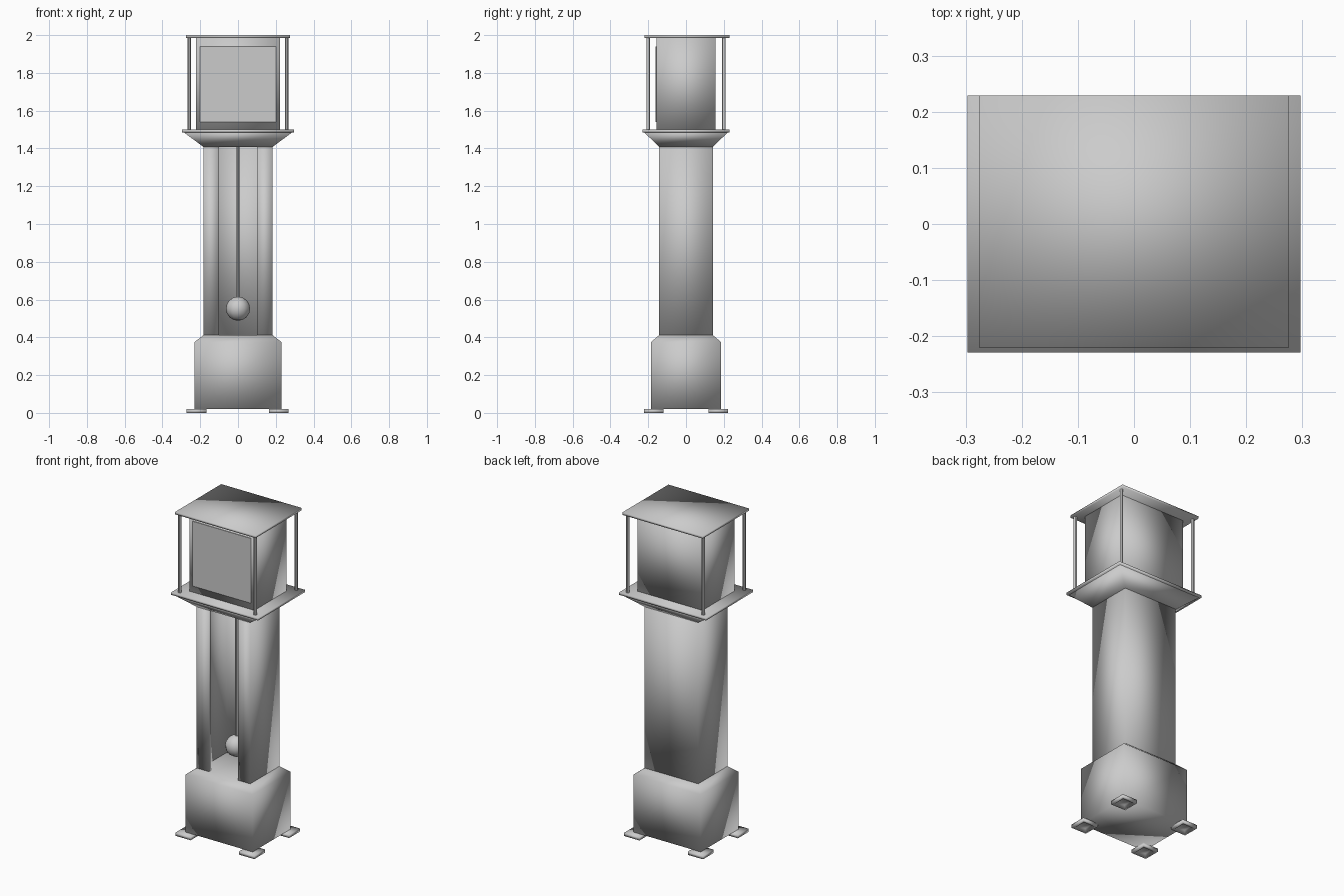
import bpy
import bmesh

# Remove the default cube
cube = bpy.data.objects.get("Cube")
if cube:
    bpy.data.objects.remove(cube, do_unlink=True)

# One plain grey for the whole clock
GREY = (0.6, 0.6, 0.6, 1.0)
grey = bpy.data.materials.new("plain_grey")
grey.use_nodes = True
grey.diffuse_color = GREY
grey.node_tree.nodes["Principled BSDF"].inputs["Base Color"].default_value = GREY


def finish(name, bm, smooth=True):
    """Turn a bmesh into a named, shaded object."""
    bmesh.ops.recalc_face_normals(bm, faces=bm.faces)
    for face in bm.faces:
        face.smooth = smooth
    mesh = bpy.data.meshes.new(name)
    bm.to_mesh(mesh)
    bm.free()
    mesh.materials.append(grey)
    obj = bpy.data.objects.new(name, mesh)
    bpy.context.collection.objects.link(obj)
    return obj


def loft(name, levels, centre=(0, 0), smooth=True):
    """Stack rectangles (half width, half depth, height) into a closed solid."""
    bm = bmesh.new()
    cx, cy = centre
    rings = [[bm.verts.new((cx + sx * hx, cy + sy * hy, z))
              for sx, sy in ((-1, -1), (1, -1), (1, 1), (-1, 1))]
             for hx, hy, z in levels]
    for low, high in zip(rings, rings[1:]):
        for i in range(4):
            j = (i + 1) % 4
            bm.faces.new((low[i], low[j], high[j], high[i]))
    bm.faces.new(rings[0][::-1])
    bm.faces.new(rings[-1])
    return finish(name, bm, smooth)


def rod(name, x, y, bottom, top, radius, sides):
    bpy.ops.mesh.primitive_cylinder_add(
        vertices=sides, radius=radius, depth=top - bottom,
        location=(x, y, (bottom + top) / 2))
    obj = bpy.context.object
    obj.name = name
    obj.data.materials.append(grey)
    bpy.ops.object.shade_smooth_by_angle()
    return obj


# Plinth with a sloped shoulder
loft("plinth", [(0.23, 0.185, 0.02), (0.23, 0.185, 0.375), (0.183, 0.142, 0.412)])

# Flat feet with hollow undersides
for side, x in (("left", 0.215), ("right", -0.22)):
    for end, y in (("front", -0.17), ("back", 0.17)):
        loft(f"{end}_{side}_foot",
             [(0.028, 0.028, 0.014), (0.038, 0.038, 0), (0.052, 0.052, 0),
              (0.052, 0.052, 0.02)], (x, y))

# Hollow trunk: a C-shaped outline, open at the front, pulled upwards
W, D, WALL, GAP = 0.183, 0.142, 0.02, 0.1
half = [(GAP, -D), (W, -D), (W, D)]
inner = [(W - WALL, D - WALL), (W - WALL, WALL - D), (GAP, WALL - D)]
outline = (half + [(-x, y) for x, y in reversed(half)]
           + [(-x, y) for x, y in reversed(inner)] + inner)
bm = bmesh.new()
section = bm.faces.new([bm.verts.new((x, y, 0.41)) for x, y in outline])
pulled = bmesh.ops.extrude_face_region(bm, geom=[section], use_keep_orig=True)
bmesh.ops.translate(bm, vec=(0, 0, 1.0),
                    verts=[v for v in pulled["geom"] if isinstance(v, bmesh.types.BMVert)])
finish("trunk", bm)

# Pendulum
rod("pendulum_rod", 0, -0.015, 0.58, 1.41, 0.009, 8)
bpy.ops.mesh.primitive_uv_sphere_add(segments=12, ring_count=8, radius=0.064,
                                     location=(0, -0.015, 0.552))
bob = bpy.context.object
bob.name = "pendulum_bob"
bob.data.materials.append(grey)
bpy.ops.object.shade_smooth()

# Flared cornice and the shelf on it
loft("cornice", [(0.183, 0.142, 1.408), (0.288, 0.222, 1.486)])
loft("shelf", [(0.297, 0.229, 1.485), (0.297, 0.229, 1.5)])

# Hood box with a thin square dial
loft("hood", [(0.222, 0.157, 1.5), (0.222, 0.157, 1.986)])
loft("dial_plate", [(0.2, 0.003, 1.54), (0.2, 0.003, 1.94)], (0, -0.158), smooth=False)

# Corner posts
for side, x in (("left", 0.258), ("right", -0.258)):
    for end, y in (("front", -0.2), ("back", 0.2)):
        rod(f"{end}_{side}_post", x, y, 1.495, 1.99, 0.009, 12)

# Flat roof
loft("roof", [(0.275, 0.225, 1.985), (0.275, 0.225, 2.0)], (0, 0.004))
